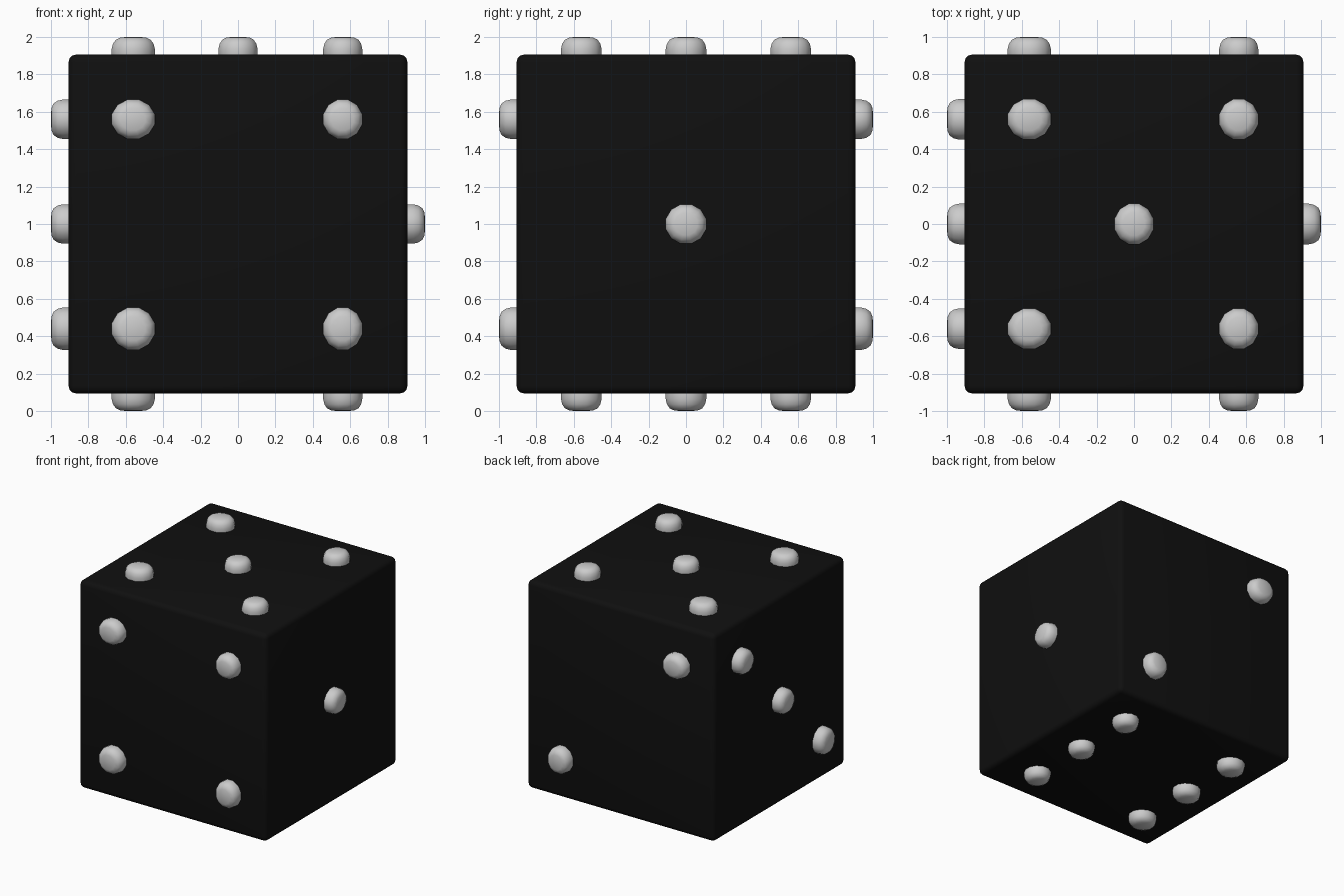
import bpy, bmesh
from math import pi, sin, cos
from mathutils import Vector

if "Cube" in bpy.data.objects:
    bpy.data.objects.remove(bpy.data.objects["Cube"])

H = 0.906          # half edge of the die
S = 0.56           # pip spacing
C = Vector((0, 0, 1))

black = bpy.data.materials.new("black")
black.diffuse_color = (0.005, 0.005, 0.005, 1)
black.use_nodes = True
black.node_tree.nodes["Principled BSDF"].inputs["Base Color"].default_value = black.diffuse_color


def make(name, bm):
    bmesh.ops.recalc_face_normals(bm, faces=bm.faces)
    me = bpy.data.meshes.new(name)
    bm.to_mesh(me)
    bm.free()
    ob = bpy.data.objects.new(name, me)
    bpy.context.collection.objects.link(ob)
    return ob


def smooth(ob, angle):
    bpy.ops.object.select_all(action='DESELECT')
    bpy.context.view_layer.objects.active = ob
    ob.select_set(True)
    bpy.ops.object.shade_smooth_by_angle(angle=angle)


# die body with softly rounded edges
bm = bmesh.new()
bmesh.ops.create_cube(bm, size=2 * H)
bmesh.ops.bevel(bm, geom=bm.edges[:], offset=0.04, segments=3,
                profile=0.5, affect='EDGES')
body = make("die_body", bm)
body.location = C
body.data.materials.append(black)
smooth(body, 0.6)

# raised pip profile: (relative radius, height above the face)
PROFILE = [(0.95, -0.04), (1, 0), (1, 0.03), (0.94, 0.058), (0.8, 0.08), (0.56, 0.092)]
SIDES = 12


def pip(name, normal, centre):
    n = Vector(normal)
    pos = Vector(centre)
    # pips toward the left and the bottom are slightly wider
    r = Vector((0.117 if pos.x < -0.1 else 0.106,
                0.110,
                0.115 if pos.z < -0.1 else 0.107))
    u = Vector((n.y, n.z, n.x))
    v = n.cross(u)
    bm = bmesh.new()
    rings = []
    for k, h in PROFILE:
        ring = []
        for i in range(SIDES):
            a = 2 * pi * (i + 0.5) / SIDES
            d = (u * cos(a) + v * sin(a)) * k * 1.02
            d = Vector((d.x * r.x, d.y * r.y, d.z * r.z))
            ring.append(bm.verts.new(C + pos + d + n * (H + h)))
        rings.append(ring)
    for a, b in zip(rings, rings[1:]):
        for i in range(SIDES):
            j = (i + 1) % SIDES
            bm.faces.new((a[i], a[j], b[j], b[i]))
    tip = bm.verts.new(C + pos + n * (1.0))
    for i in range(SIDES):
        bm.faces.new((rings[-1][i], rings[-1][(i + 1) % SIDES], tip))
    bm.faces.new(rings[0])
    smooth(make(name, bm), 0.7)


# pip layouts for each face, in grid steps
corners = [(a, b) for a in (-1, 1) for b in (-1, 1)]
faces = {
    "right": ((1, 0, 0), [(0, 0, 0)]),
    "back": ((0, 1, 0), [(-1, 0, 1), (1, 0, -1)]),
    "left": ((-1, 0, 0), [(0, i, i) for i in (-1, 0, 1)]),
    "front": ((0, -1, 0), [(a, 0, b) for a, b in corners]),
    "top": ((0, 0, 1), [(a, b, 0) for a, b in corners] + [(0, 0, 0)]),
    "bottom": ((0, 0, -1), [(a, b, 0) for a in (-1, 1) for b in (-1, 0, 1)]),
}
for face, (normal, spots) in faces.items():
    for i, s in enumerate(spots):
        pip(f"pip_{face}_{i + 1}", normal, Vector(s) * S)
